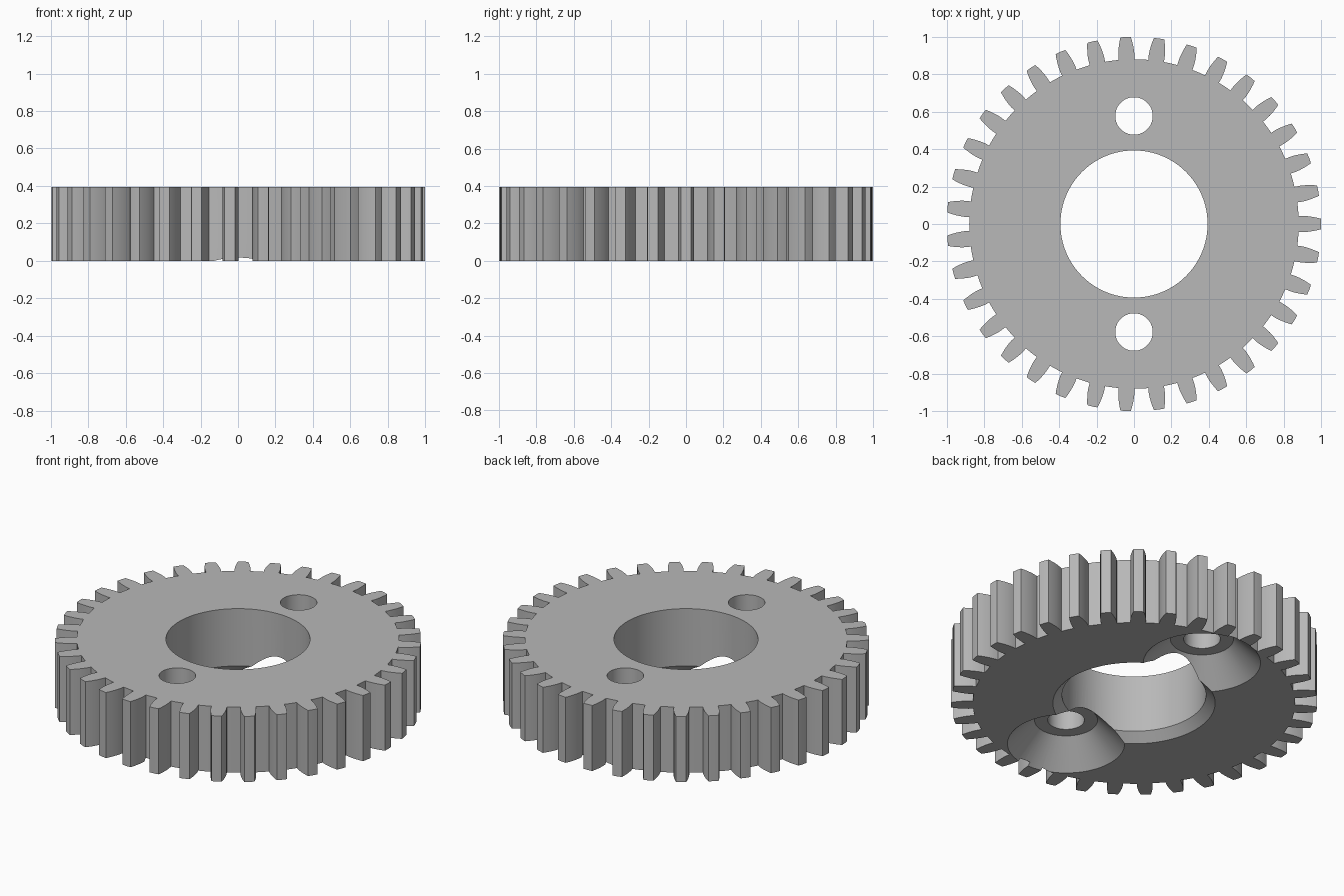
import bpy, bmesh, math
from math import sin, cos, tau

cube = bpy.data.objects.get("Cube")
if cube:
    bpy.data.objects.remove(cube, do_unlink=True)

TEETH, HEIGHT, ROOT = 35, 0.395, 0.88

steel = bpy.data.materials.new("grey_steel")
steel.use_nodes = True
colour = (0.48, 0.48, 0.48, 1)
steel.diffuse_color = colour
steel.node_tree.nodes["Principled BSDF"].inputs["Base Color"].default_value = colour


def add_object(name, bm):
    bmesh.ops.recalc_face_normals(bm, faces=bm.faces)
    mesh = bpy.data.meshes.new(name)
    bm.to_mesh(mesh)
    bm.free()
    mesh.materials.append(steel)
    obj = bpy.data.objects.new(name, mesh)
    bpy.context.collection.objects.link(obj)
    return obj


def lathe(name, profile, y=0, segments=96):
    """Closed solid turned about a vertical axis from (radius, z) points."""
    bm = bmesh.new()
    rings = [[bm.verts.new((r * cos(tau * i / segments), y + r * sin(tau * i / segments), z))
              for i in range(segments)] for r, z in profile]
    for low, high in zip(rings, rings[1:]):
        for i in range(segments):
            j = (i + 1) % segments
            bm.faces.new((low[i], low[j], high[j], high[i]))
    bm.faces.new(rings[0])
    bm.faces.new(rings[-1])
    return add_object(name, bm)


# Toothed blank: one flank, mirrored and repeated around the rim
flank = [(ROOT, 0.042), (0.905, 0.043), (0.93, 0.0415), (0.955, 0.038), (0.98, 0.033), (0.999, 0.028)]
tooth = [(r, -w) for r, w in flank] + [(1.0, 0)] + [(r, w) for r, w in reversed(flank)]
outline = []
for t in range(TEETH):
    a = tau * t / TEETH
    outline += [(r, a + w / r) for r, w in tooth]
    outline.append((ROOT, a + tau / TEETH / 2))

bm = bmesh.new()
base = bm.faces.new([bm.verts.new((r * cos(a), r * sin(a), 0)) for r, a in outline])
top = bmesh.ops.extrude_face_region(bm, geom=[base])["geom"]
bmesh.ops.translate(bm, vec=(0, 0, HEIGHT),
                    verts=[v for v in top if isinstance(v, bmesh.types.BMVert)])
gear = add_object("gear_body", bm)

# Chamfered bore and two countersunk screw holes
bore = [(0.493, -0.05), (0.393, 0.05), (0.393, 0.5)]
screw = [(0.37, -0.05), (0.172, 0.148), (0.1, 0.148), (0.1, 0.5)]
cutters = [lathe("bore_cutter", bore),
           lathe("back_screw_cutter", screw, 0.577),
           lathe("front_screw_cutter", screw, -0.577)]

bpy.ops.object.select_all(action="DESELECT")
bpy.context.view_layer.objects.active = gear
gear.select_set(True)
for cutter in cutters:
    cutter.hide_render = True
    mod = gear.modifiers.new(cutter.name, "BOOLEAN")
    mod.operation = "DIFFERENCE"
    mod.solver = "EXACT"
    mod.object = cutter
    bpy.ops.object.modifier_apply(modifier=mod.name)
for cutter in cutters:
    bpy.data.objects.remove(cutter, do_unlink=True)

bpy.ops.object.shade_smooth_by_angle(angle=math.radians(25))
